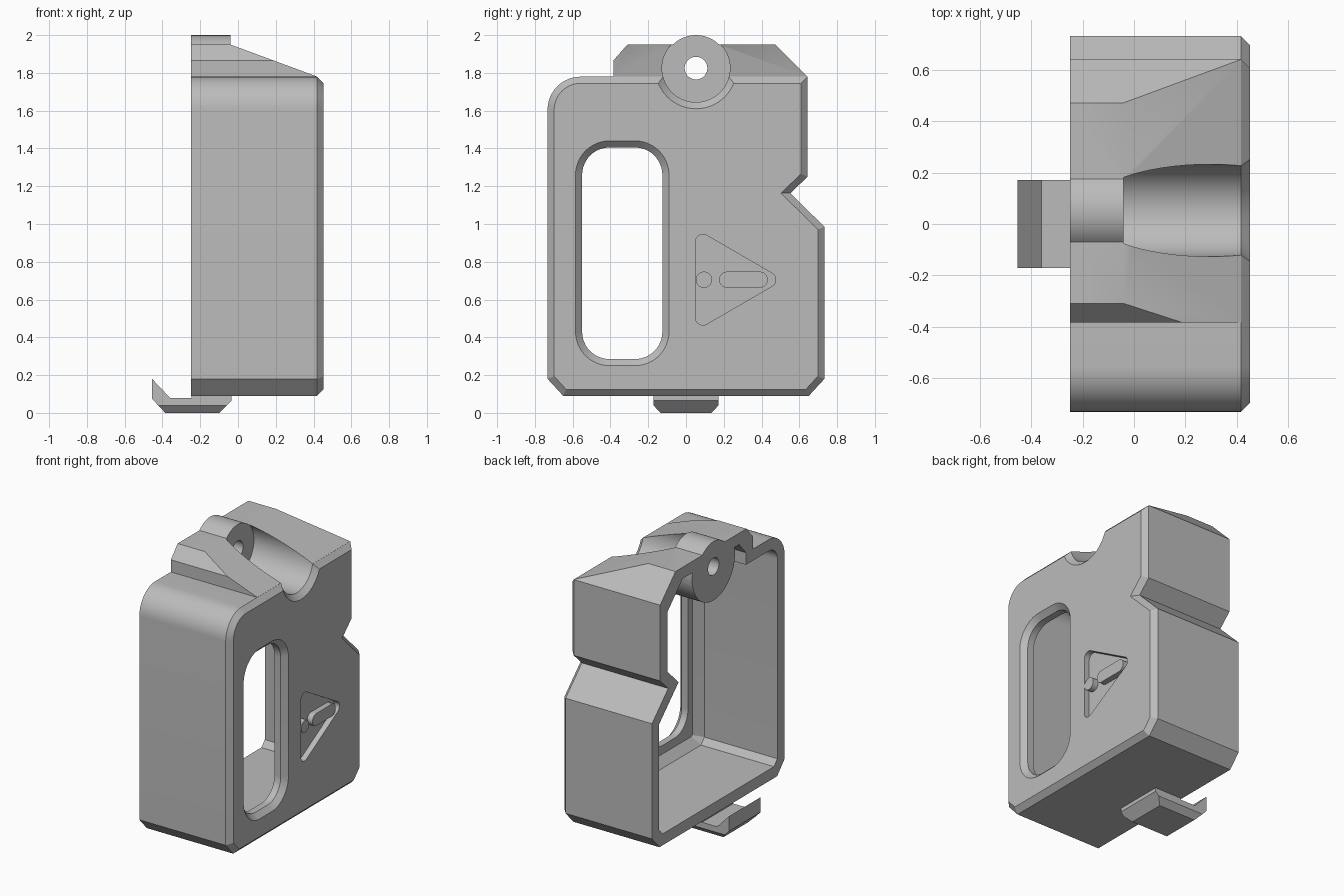
import bpy, bmesh
from math import sin, cos, pi, radians
from mathutils import Vector

if "Cube" in bpy.data.objects:
    bpy.data.objects.remove(bpy.data.objects["Cube"], do_unlink=True)

grey = bpy.data.materials.new("plain grey")
grey.use_nodes = True
GREY = (0.5, 0.5, 0.5, 1)
grey.diffuse_color = GREY
grey.node_tree.nodes["Principled BSDF"].inputs["Base Color"].default_value = GREY


def to_object(name, bm):
    bmesh.ops.recalc_face_normals(bm, faces=bm.faces)
    mesh = bpy.data.meshes.new(name)
    bm.to_mesh(mesh)
    bm.free()
    ob = bpy.data.objects.new(name, mesh)
    bpy.context.scene.collection.objects.link(ob)
    return ob


def loft(name, *sections, along_y=False):
    """Skin (position, outline) sections along x, or along y."""
    bm = bmesh.new()
    rings = []
    for s, outline in sections:
        rings.append([bm.verts.new((a, s, b) if along_y else (s, a, b)) for a, b in outline])
    for r, q in zip(rings, rings[1:]):
        for i in range(len(r)):
            j = (i + 1) % len(r)
            bm.faces.new((r[i], r[j], q[j], q[i]))
    bm.faces.new(rings[0])
    bm.faces.new(rings[-1])
    return to_object(name, bm)


def arc(cy, cz, r, start, end, n=12):
    return [(cy + r * cos(radians(start + (end - start) * i / n)),
             cz + r * sin(radians(start + (end - start) * i / n))) for i in range(n + 1)]


def circle(cy, cz, r, n=64):
    return [(cy + r * cos(2 * pi * i / n), cz + r * sin(2 * pi * i / n)) for i in range(n)]


def rounded_rect(y0, y1, z0, z1, r):
    return (arc(y1 - r, z0 + r, r, -90, 0) + arc(y1 - r, z1 - r, r, 0, 90)
            + arc(y0 + r, z1 - r, r, 90, 180) + arc(y0 + r, z0 + r, r, 180, 270))


def inset(outline, d):
    """Move a counter-clockwise outline inward with mitred corners."""
    pts = [Vector(p) for p in outline]
    out = []
    for i, p in enumerate(pts):
        e1 = (p - pts[i - 1]).normalized()
        e2 = (pts[(i + 1) % len(pts)] - p).normalized()
        n1, n2 = Vector((-e1.y, e1.x)), Vector((-e2.y, e2.x))
        out.append(tuple(p + (n1 + n2) * d / (1 + n1.dot(n2))))
    return out


def combine(ob, op, *others):
    """Boolean the others into ob, then remove them."""
    for other in others:
        mod = ob.modifiers.new("cut", 'BOOLEAN')
        mod.operation, mod.object, mod.solver = op, other, 'EXACT'
        bpy.context.view_layer.update()
        dg = bpy.context.evaluated_depsgraph_get()
        mesh = bpy.data.meshes.new_from_object(ob.evaluated_get(dg))
        ob.modifiers.clear()
        ob.data = mesh
        bpy.data.objects.remove(other, do_unlink=True)
    return ob


def hood(name, x0, x1, base, m):
    """Raised sloping top, shrunk by the margin m."""
    yf, yb, zb, top = -0.385 + m, 0.643 - m, 1.78 - m, 1.95 - m
    ridge = yb - (top - zb)
    pts = []
    for x in (x0, -0.04):
        pts += [(x, yf, base), (x, yf, top - 0.085), (x, yf + 0.075, top),
                (x, ridge, top), (x, yb, zb), (x, yb, base)]
    z_end = top - (x1 + 0.04) * (0.17 / 0.46)
    pts += [(0.19, yf, top - 0.085), (x1, yf, base), (x1, yf, z_end),
            (x1, yb - (z_end - zb), z_end), (x1, yb, zb), (x1, yb, base)]
    bm = bmesh.new()
    for p in pts:
        bm.verts.new(p)
    bmesh.ops.remove_doubles(bm, verts=bm.verts, dist=0.0005)
    res = bmesh.ops.convex_hull(bm, input=bm.verts)
    loose = {g for g in res["geom_interior"] + res["geom_unused"]
             if isinstance(g, bmesh.types.BMVert)}
    bmesh.ops.delete(bm, geom=list(loose), context='VERTS')
    bmesh.ops.dissolve_limit(bm, angle_limit=0.02, verts=bm.verts, edges=bm.edges)
    return to_object(name, bm)


LEFT, BACK, RIM, WALL = -0.25, 0.453, 0.035, 0.08
BOSS = (0.053, 1.825)

# Outer case with chamfered closed side
outline = [(-0.65, 0.09), (0.65, 0.09), (0.733, 0.18), (0.733, 0.985), (0.553, 1.163),
           (0.643, 1.25), (0.643, 1.78)] + arc(-0.558, 1.605, 0.175, 90, 180) + [(-0.733, 0.18)]
case = loft("case", (LEFT, outline), (BACK - RIM, outline), (BACK, inset(outline, RIM)))
combine(case, 'UNION',
        hood("hood", LEFT, BACK - RIM, 1.6, 0),
        loft("boss", (LEFT, circle(*BOSS, 0.175)), (-0.02, circle(*BOSS, 0.175))))

# Hollow, leaving a shell around the screw boss
inner = inset(outline, WALL)
hollow = loft("hollow", (-0.4, inner), (0.315, inner), (0.37, inset(inner, 0.055)))
combine(hollow, 'UNION', hood("hood_hollow", -0.4, 0.31, 1.5, WALL))
combine(hollow, 'DIFFERENCE',
        loft("boss_shell", (-0.5, circle(*BOSS, 0.237)), (0.5, circle(*BOSS, 0.237))))

# Screw groove and hole
groove = loft("groove", (-0.04, circle(*BOSS, 0.18)), (BACK - RIM, circle(*BOSS, 0.18)),
              (BACK + 0.05, circle(*BOSS, 0.265)))
hole = loft("screw_hole", (-0.4, circle(*BOSS, 0.06)), (0.1, circle(*BOSS, 0.06)))

# Side window with chamfered edge
frame = rounded_rect(-0.585, -0.09, 0.25, 1.44, 0.18)
opening = inset(frame, RIM)
window = loft("window", (0.2, opening), (BACK - RIM, opening), (BACK, frame), (0.5, frame))

# Engraved triangle with a raised dot and bar
span = (BACK - 0.04, 0.5)
triangle = (arc(0.09, 0.505, 0.04, 180, 300) + arc(0.435, 0.705, 0.04, -60, 60)
            + arc(0.09, 0.905, 0.04, 60, 180))
recess = loft("triangle_recess", *[(x, triangle) for x in span])
dot = circle(0.095, 0.705, 0.043, 32)
bar = arc(0.39, 0.705, 0.043, -90, 90) + arc(0.218, 0.705, 0.043, 90, 270)
combine(recess, 'DIFFERENCE', *[loft("raised_mark", (0.3, shape), (0.6, shape))
                                for shape in (dot, bar)])

combine(case, 'DIFFERENCE', hollow, groove, hole, window, recess)

# Hooked foot under the case
hook = [(-0.035, 0.1), (-0.035, 0.065), (-0.1, 0), (-0.385, 0), (-0.455, 0.075),
        (-0.455, 0.18), (-0.36, 0.08), (-0.245, 0.08), (-0.245, 0.1)]
foot = loft("hooked_foot", (-0.172, hook), (0.172, hook), along_y=True)
taper = [(-0.3, 0.3), (-0.172, 0.04), (-0.135, 0), (0.135, 0), (0.172, 0.04), (0.3, 0.3)]
combine(foot, 'INTERSECT', loft("foot_taper", (-0.6, taper), (0.2, taper)))

# Colour and shading
for ob in (case, foot):
    ob.data.materials.clear()
    ob.data.materials.append(grey)
    for poly in ob.data.polygons:
        poly.material_index = 0
    bpy.ops.object.select_all(action='DESELECT')
    ob.select_set(True)
    bpy.context.view_layer.objects.active = ob
    bpy.ops.object.shade_smooth_by_angle(angle=radians(25))
